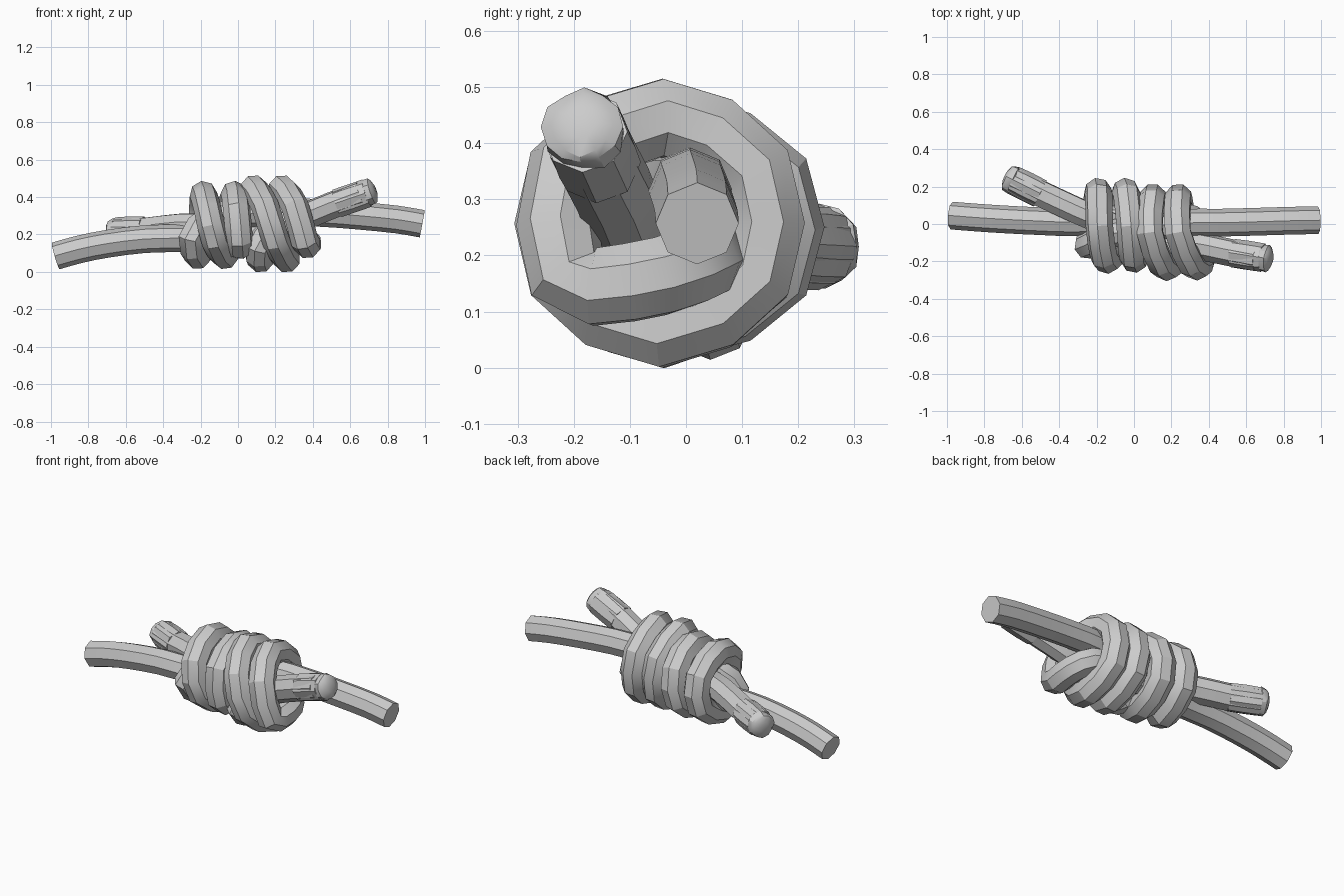
import bpy, bmesh, math, random
from mathutils import Vector

random.seed(4)
if "Cube" in bpy.data.objects:
    bpy.data.objects.remove(bpy.data.objects["Cube"])

SIDES = 8
ROPE_R = 0.074

grey = bpy.data.materials.new("rope grey")
grey.use_nodes = True
grey.diffuse_color = (0.6, 0.6, 0.6, 1)
grey.node_tree.nodes["Principled BSDF"].inputs["Base Color"].default_value = grey.diffuse_color


def spline(points, steps=2):
    """Smooth a control path."""
    p = [Vector(q) for q in points]
    p = [2 * p[0] - p[1]] + p + [2 * p[-1] - p[-2]]
    out = []
    for a, b, c, d in zip(p, p[1:], p[2:], p[3:]):
        for k in range(steps):
            t = k / steps
            out.append(0.5 * (2 * b + (c - a) * t + (2 * a - 5 * b + 4 * c - d) * t ** 2
                              + (3 * b - a - 3 * c + d) * t ** 3))
    return out + [p[-2]]


def sweep(name, path, radii, jitter=0.0, sides=SIDES):
    """Run a polygon along a path without twisting and cap both ends."""
    n = len(path)
    tangents = [(path[min(i + 1, n - 1)] - path[max(i - 1, 0)]).normalized() for i in range(n)]
    up = Vector((0, 0, 1))
    up = (up - tangents[0] * up.dot(tangents[0])).normalized()
    bm = bmesh.new()
    rings = []
    for i, (c, t) in enumerate(zip(path, tangents)):
        if i:
            up = tangents[i - 1].rotation_difference(t) @ up
        side = t.cross(up)
        ring = []
        for k in range(sides):
            a = math.tau * k / sides
            r = radii[i] * (1 + random.uniform(-jitter, jitter))
            ring.append(bm.verts.new(c + r * (math.cos(a) * up + math.sin(a) * side)))
        rings.append(ring)
    for a, b in zip(rings, rings[1:]):
        for k in range(sides):
            j = (k + 1) % sides
            bm.faces.new((a[k], a[j], b[j], b[k]))
    bm.faces.new(rings[0])
    bm.faces.new(rings[-1])
    bmesh.ops.recalc_face_normals(bm, faces=bm.faces)
    mesh = bpy.data.meshes.new(name)
    bm.to_mesh(mesh)
    bm.free()
    mesh.materials.append(grey)
    obj = bpy.data.objects.new(name, mesh)
    bpy.context.collection.objects.link(obj)
    bpy.ops.object.select_all(action='DESELECT')
    obj.select_set(True)
    bpy.context.view_layer.objects.active = obj
    bpy.ops.object.shade_smooth_by_angle(angle=math.radians(28))


def coil(cy, cz, ry, rz, direction, start, end, xs):
    """Wraps round the x axis from the bottom; xs gives x at each quarter turn."""
    pts = []
    for deg in range(start, end + 1, 60):
        q = deg / 90
        i = min(int(q), len(xs) - 2)
        x = xs[i] + (xs[i + 1] - xs[i]) * (q - i)
        a = math.radians(deg)
        pts.append((x, cy + direction * ry * math.sin(a), cz - rz * math.cos(a)))
    return pts


# Rope from the left: passes through, wraps the right half, tail leaves right
left_rope = [(-0.975, 0.045, 0.085), (-0.85, 0.035, 0.12), (-0.7, 0.025, 0.15),
             (-0.5, 0.015, 0.175), (-0.3, 0.01, 0.18), (0, 0.03, 0.185),
             (0.25, 0.04, 0.2), (0.345, 0, 0.178), (0.375, -0.1, 0.152)]
left_rope += coil(-0.045, 0.257, 0.192, 0.188, -1, 60, 720,
                  [0.39, 0.34, 0.235, 0.235, 0.26, 0.175, 0.085, 0.1, 0.12])
left_rope += [(0.11, -0.14, 0.13), (0.18, -0.12, 0.22), (0.32, -0.115, 0.28),
              (0.5, -0.15, 0.355), (0.66, -0.18, 0.415)]

# Rope from the right: passes through, wraps the left half, tail leaves left
right_rope = [(0.985, 0.02, 0.257), (0.85, 0.018, 0.28), (0.65, 0.012, 0.3),
              (0.45, 0.007, 0.315), (0.25, 0.005, 0.318), (0, -0.03, 0.31),
              (-0.16, -0.065, 0.28), (-0.247, -0.115, 0.18)]
right_rope += coil(-0.01, 0.25, 0.188, 0.163, 1, 0, 660,
                   [-0.215, -0.19, -0.185, -0.15, -0.07, -0.045, -0.02, 0, 0.02])
right_rope += [(0, -0.09, 0.14), (-0.12, -0.01, 0.23), (-0.3, 0.07, 0.243),
               (-0.5, 0.163, 0.22), (-0.65, 0.236, 0.216)]

for name, points in (("left_rope", left_rope), ("right_rope", right_rope)):
    path = spline(points)
    sweep(name, path, [ROPE_R] * len(path))

# Whipped tail ends: a thin sleeve and a lumpy melted tip
for side, base, tip in (("right", (0.53, -0.156, 0.366), (0.73, -0.187, 0.434)),
                        ("left", (-0.5, 0.163, 0.22), (-0.685, 0.255, 0.215))):
    a, b = Vector(base), Vector(tip)
    sweep(side + "_tail_sleeve", [a, a.lerp(b, 0.38), a.lerp(b, 0.8)],
          [0.077, 0.078, 0.077], 0.02)
    sweep(side + "_melted_tip", [a.lerp(b, t) for t in (0.74, 0.8, 0.93, 0.98, 1.03)],
          [0.066, 0.073, 0.071, 0.058, 0.03], 0.08, 12)
